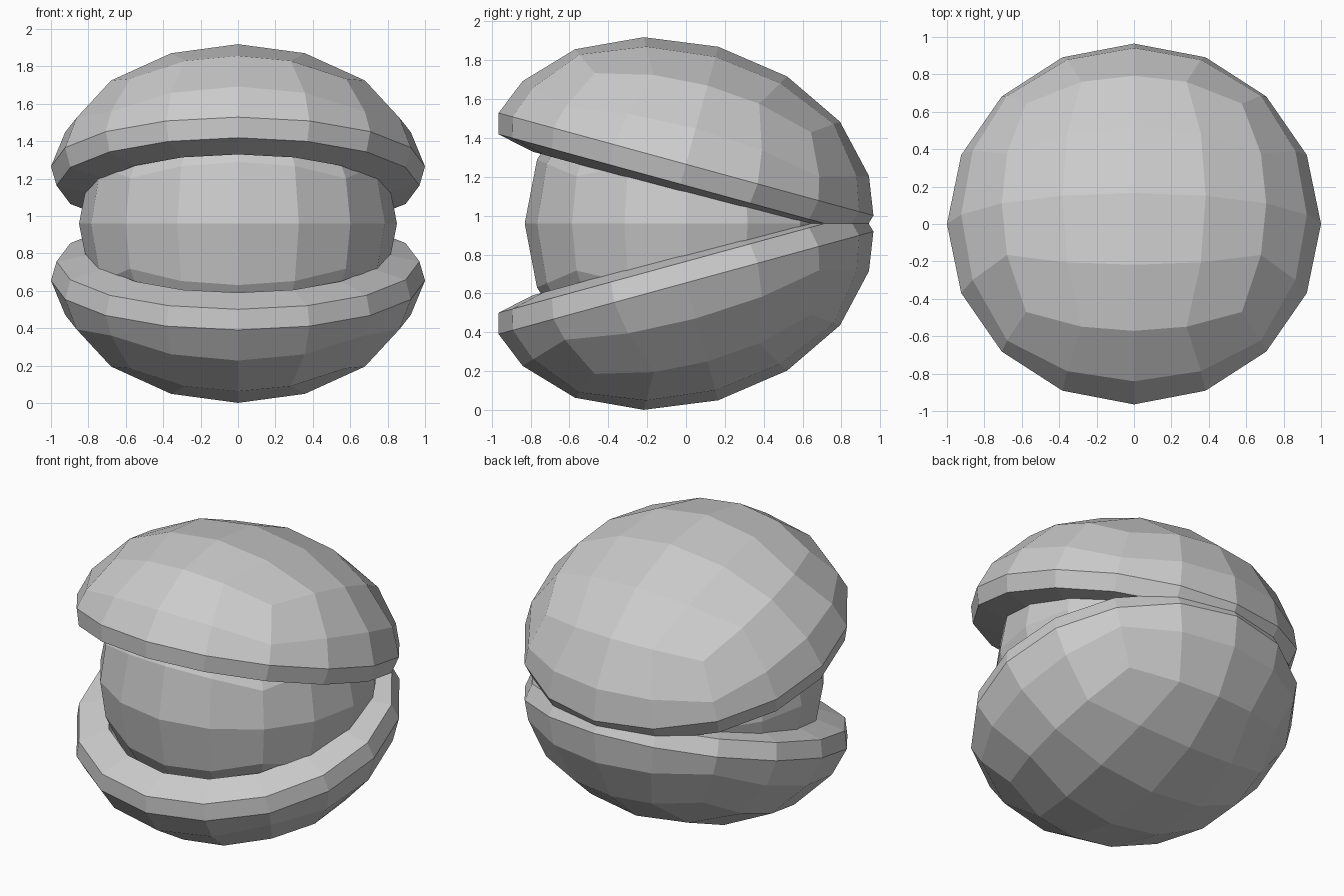
import bpy, bmesh, math
from mathutils import Matrix, Vector

if "Cube" in bpy.data.objects:
    bpy.data.objects.remove(bpy.data.objects["Cube"])

MID = 0.96          # height of the symmetry plane
TILT = math.radians(15.3)


def cube_sphere():
    """Unit sphere made from a cube with a 4 x 4 grid on each side."""
    bm = bmesh.new()
    bmesh.ops.create_cube(bm, size=2)
    bmesh.ops.subdivide_edges(bm, edges=bm.edges[:], cuts=3, use_grid_fill=True)
    for v in bm.verts:
        v.co = Vector([math.tan(c * math.pi / 4) for c in v.co]).normalized()
    return bm


def finish(bm, name):
    bmesh.ops.recalc_face_normals(bm, faces=bm.faces[:])
    mesh = bpy.data.meshes.new(name)
    bm.to_mesh(mesh)
    bm.free()
    ob = bpy.data.objects.new(name, mesh)
    bpy.context.collection.objects.link(ob)
    return ob


def shell(name, side):
    """Flattened half sphere with a thick rim, tilted open at the front."""
    bm = cube_sphere()
    bmesh.ops.delete(bm, geom=[v for v in bm.verts if v.co.z < -1e-3], context='VERTS')
    for v in bm.verts:
        v.co.z = 0.707 * v.co.z - 0.08 if v.co.z > 1e-3 else 0
    # rim band, rim face, inner wall and inner roof
    edges = [e for e in bm.edges if e.is_boundary]
    for radius, height in ((0.97, -0.106), (0.778, -0.146), (0.78, 0.0), (0.6, 0.3)):
        geom = bmesh.ops.extrude_edge_only(bm, edges=edges)['geom']
        edges = [g for g in geom if isinstance(g, bmesh.types.BMEdge) and g.is_boundary]
        for v in {v for e in edges for v in e.verts}:
            flat = Vector((v.co.x, v.co.y, 0)).normalized() * radius
            v.co = (flat.x, flat.y, height)
    bmesh.ops.contextual_create(bm, geom=edges)
    place = (Matrix.Translation((0, 0, MID))
             @ Matrix.Diagonal((1, 1, side, 1))
             @ Matrix.Translation((0, 0, 0.305))
             @ Matrix.Rotation(-TILT, 4, 'X'))
    bmesh.ops.transform(bm, matrix=place, verts=bm.verts[:])
    return finish(bm, name)


# Two mirrored shell halves
shell("upper_shell", 1)
shell("lower_shell", -1)

# Ball held between the halves
ball = cube_sphere()
bmesh.ops.transform(ball, verts=ball.verts[:],
                    matrix=Matrix.Translation((0, 0, MID)) @ Matrix.Diagonal((0.85, 0.83, 0.86, 1)))
finish(ball, "inner_ball")
